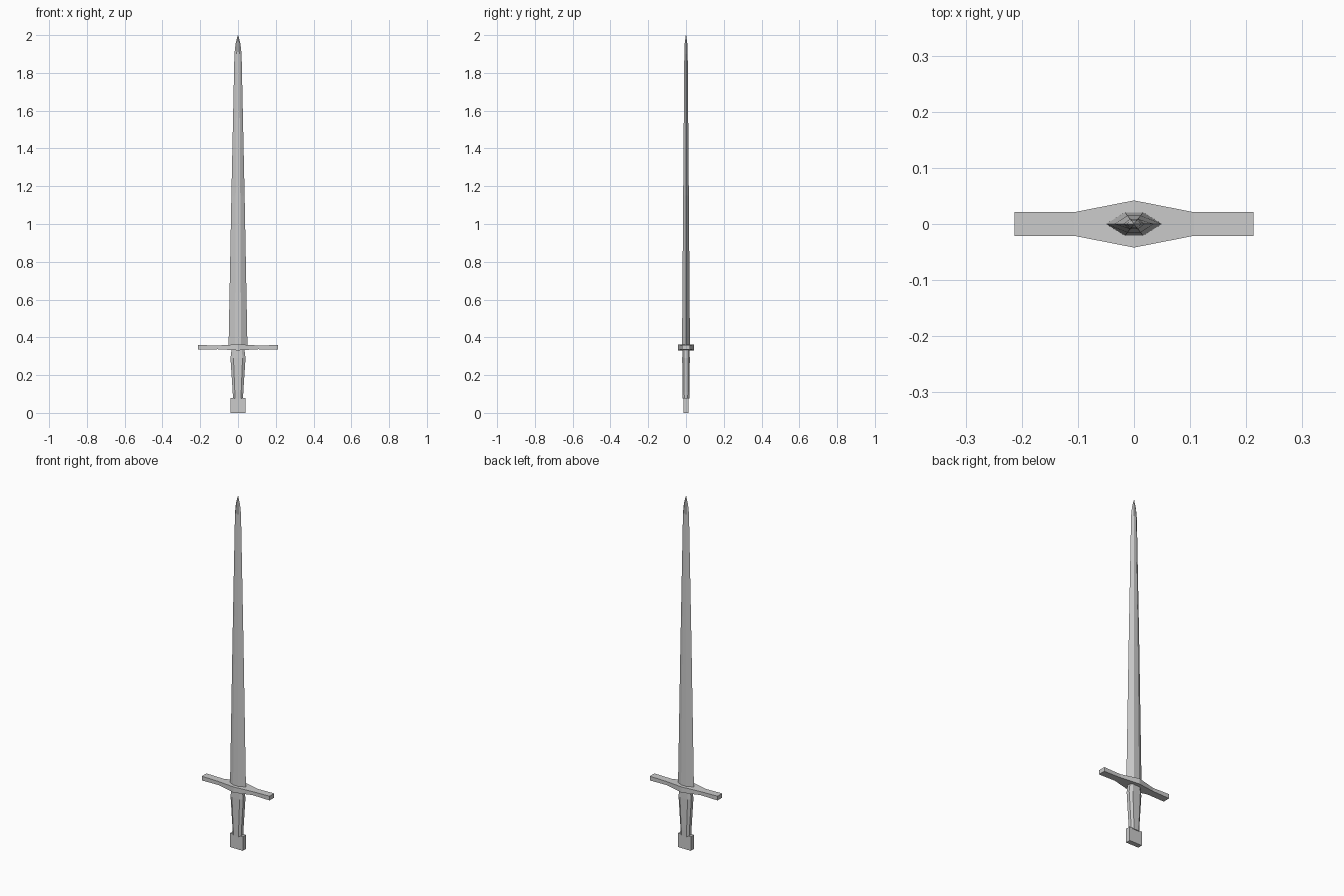
import bpy, bmesh

if "Cube" in bpy.data.objects:
    bpy.data.objects.remove(bpy.data.objects["Cube"])


def loft(name, sections):
    """Skin a stack of equal-length point loops and cap both ends."""
    bm = bmesh.new()
    loops = [[bm.verts.new(p) for p in s] for s in sections]
    n = len(loops[0])
    for a, b in zip(loops, loops[1:]):
        for i in range(n):
            j = (i + 1) % n
            bm.faces.new((a[i], a[j], b[j], b[i]))
    bm.faces.new(loops[0][::-1])
    bm.faces.new(loops[-1])
    bmesh.ops.remove_doubles(bm, verts=bm.verts, dist=1e-5)
    bmesh.ops.recalc_face_normals(bm, faces=bm.faces)
    me = bpy.data.meshes.new(name)
    bm.to_mesh(me)
    bm.free()
    ob = bpy.data.objects.new(name, me)
    bpy.context.collection.objects.link(ob)
    return ob


def hexagon(w, flat, t, z):
    return [(w, 0, z), (flat, t, z), (-flat, t, z),
            (-w, 0, z), (-flat, -t, z), (flat, -t, z)]


def octagon(w, d, cx, cy, z):
    return [(w, d - cy, z), (w - cx, d, z), (cx - w, d, z), (-w, d - cy, z),
            (-w, cy - d, z), (cx - w, -d, z), (w - cx, -d, z), (w, cy - d, z)]


# Blade: tapering flattened diamond with a short point
loft("blade", [hexagon(*s) for s in [
    (0.050, 0.016, 0.021, 0.35), (0.035, 0.012, 0.015, 1.15),
    (0.019, 0.007, 0.009, 1.90), (0.013, 0.005, 0.007, 1.955),
    (0.001, 0.0005, 0.001, 2.0)]])

# Crossguard: bar that swells in the middle
loft("crossguard", [
    [(x, -d, 0.347 - h), (x, d, 0.347 - h), (x, d, 0.347 + h), (x, -d, 0.347 + h)]
    for x, d, h in [(-0.213, 0.021, 0.012), (-0.107, 0.021, 0.010),
                    (0, 0.042, 0.016),
                    (0.107, 0.021, 0.010), (0.213, 0.021, 0.012)]])

# Grip: chamfered, widest just below the guard
loft("grip", [octagon(w, d, w * 0.4, d * 0.5, z) for w, d, z in [
    (0.027, 0.018, 0.075), (0.028, 0.019, 0.11),
    (0.040, 0.020, 0.29), (0.034, 0.019, 0.335)]])

# Pommel: flat block
loft("pommel", [[(0.04, 0.014, z), (-0.04, 0.014, z),
                 (-0.04, -0.014, z), (0.04, -0.014, z)] for z in (0, 0.08)])
